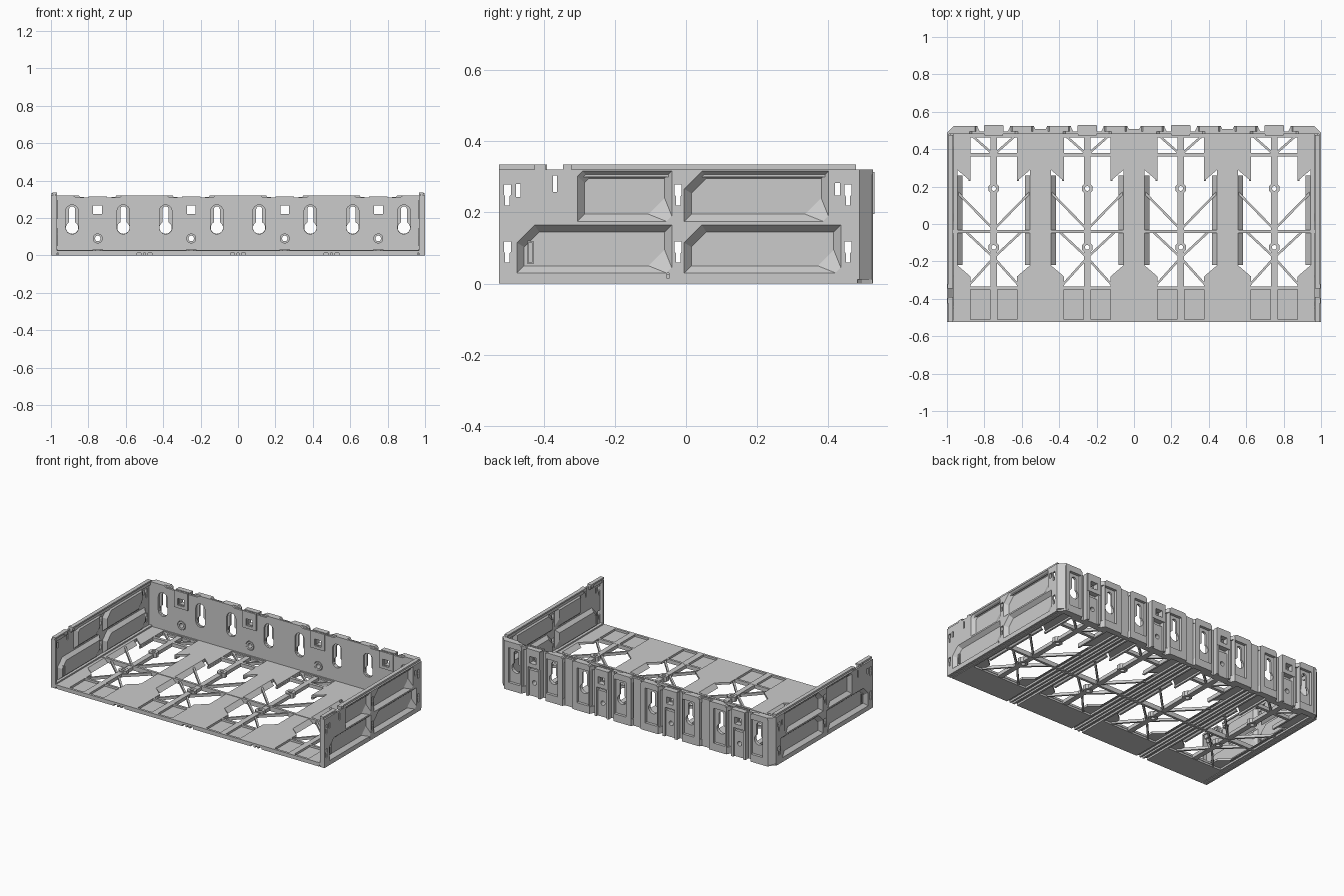
import bpy, bmesh, math
from mathutils import Matrix, Vector

if "Cube" in bpy.data.objects:
    bpy.data.objects.remove(bpy.data.objects["Cube"])

# local (u, v, w) axes expressed as world columns for each drawing plane
PLANES = {
    'xy': Matrix(((1, 0, 0), (0, 1, 0), (0, 0, 1))),
    'xz': Matrix(((1, 0, 0), (0, 0, -1), (0, 1, 0))),
    'yz': Matrix(((0, 0, 1), (1, 0, 0), (0, 1, 0))),
}


def plate(name, plane, outline, a, b, holes=()):
    """Flat plate: outline with holes, spanning a..b along the plane normal."""
    cu = bpy.data.curves.new(name, 'CURVE')
    cu.dimensions, cu.fill_mode = '2D', 'BOTH'
    cu.extrude = abs(b - a) / 2
    for pts in [outline, *holes]:
        s = cu.splines.new('POLY')
        s.points.add(len(pts) - 1)
        for p, q in zip(s.points, pts):
            p.co = (q[0], q[1], 0, 1)
        s.use_cyclic_u, s.use_smooth = True, False
    ob = bpy.data.objects.new(name, cu)
    bpy.context.collection.objects.link(ob)
    rot = PLANES[plane]
    normal = Vector((abs(rot[0][2]), abs(rot[1][2]), abs(rot[2][2])))
    ob.matrix_world = Matrix.Translation(normal * (a + b) / 2) @ rot.to_4x4()
    bpy.ops.object.select_all(action='DESELECT')
    ob.select_set(True)
    bpy.context.view_layer.objects.active = ob
    bpy.ops.object.convert(target='MESH')
    return ob


def rect(u0, u1, v0, v1):
    return [(u0, v0), (u1, v0), (u1, v1), (u0, v1)]


def circle(u, v, r, n=16):
    return [(u + r * math.cos(2 * math.pi * (i + .5) / n),
             v + r * math.sin(2 * math.pi * (i + .5) / n)) for i in range(n)]


def arc(u, v, r, d0, d1, n=10):
    return [(u + r * math.cos(math.radians(d0 + (d1 - d0) * i / n)),
             v + r * math.sin(math.radians(d0 + (d1 - d0) * i / n))) for i in range(n + 1)]


def keyhole(u, v, r, w, top):
    """Round opening with a narrower round-ended slot above."""
    k = math.degrees(math.acos(w / r)) if w < r else 0
    return arc(u, v, r, 180 - k, 360 + k, 12) + arc(u, top - w, w, 0, 180, 8)


def bar(name, p, q, width, z0, z1):
    p, q = Vector(p), Vector(q)
    d = (q - p).normalized()
    n = Vector((-d.y, d.x)) * width / 2
    return plate(name, 'xy', [p + n, p - n, q - n, q + n], z0, z1)


def cut_rect(y0, y1, z0, z1, t, e):
    """Rectangle with top-front and bottom-rear corners cut."""
    return [(y0, z0), (y1 - e, z0), (y1, z0 + e), (y1, z1), (y0 + t, z1), (y0, z1 - t)]


def panel(name, side, y0, y1, z0, z1, t):
    """Sheet panel pressed inward from the side wall."""
    d, i = .012, .02
    out = cut_rect(y0, y1, z0, z1, t, .015)
    inn = cut_rect(y0 + i, y1 - i, z0 + i, z1 - i, max(t - .008, .012), .045)
    bm = bmesh.new()
    rings = [[bm.verts.new((side * x, y, z)) for y, z in pts]
             for x, pts in ((1, out), (.977, inn), (.966, inn), (1 - d, out))]
    for a, b in zip(rings, rings[1:] + rings[:1]):
        if a is rings[1]:
            continue
        for k in range(6):
            bm.faces.new((a[k], a[(k + 1) % 6], b[(k + 1) % 6], b[k]))
    bm.faces.new(rings[1])
    bm.faces.new(rings[2])
    bmesh.ops.recalc_face_normals(bm, faces=bm.faces)
    me = bpy.data.meshes.new(name)
    bm.to_mesh(me)
    bm.free()
    bpy.context.collection.objects.link(bpy.data.objects.new(name, me))


UNITS = (-.75, -.25, .25, .75)

# floor sheet with large openings and front pockets
holes = []
for c in UNITS:
    half = [(.125, .475), (.125, .23), (.195, .29), (.195, -.22), (.125, -.28), (.125, -.335)]
    holes.append([(c + x, y) for x, y in half] + [(c - x, y) for x, y in reversed(half)])
    for s in (-1, 1):
        holes.append(rect(*sorted((c + s * .02, c + s * .125)), -.51, -.35))
plate('floor_sheet', 'xy', rect(-.99, .99, -.525, .49), .012, .026, holes)

# floor bay details
for c in UNITS:
    plate('floor_front_pocket', 'xy', rect(c - .2, c + .2, -.525, -.338), 0, .0125)
    ys = [-.525, -.125, .19, .485]
    for y0, y1 in zip(ys, ys[1:]):
        bar('floor_center_rib', (c, y0 + (.02 if y0 > -.5 else .18)), (c, y1 - .02), .034, .002, .025)
    for y in ys[1:3]:
        plate('floor_boss', 'xy', circle(c, y, .031, 8), 0, .032, [circle(c, y, .013, 12)])
    bar('floor_cross_rib', (c - .125, .37), (c + .125, .37), .02, .002, .025)
    bar('floor_rear_rib', (c - .125, .472), (c + .125, .472), .02, 0, .018)
    for s in (-1, 1):
        for p, q in (((.195, .17), (0, -.03)), ((0, -.18), (.14, -.335)),
                     ((0, .37), (.125, .48)), ((.15, -.04), (0, -.18))):
            bar('floor_diagonal_rib', (c + s * p[0], p[1]), (c + s * q[0], q[1]), .012, .002, .02)
        # sloped lip beside the opening
        lip = [(c + s * .2, .026), (c + s * .195, .026), (c + s * .168, 0), (c + s * .18, 0)]
        plate('opening_lip', 'xz', lip, -.22, .26)
        bar('floor_edge_rib', (c + s * .13, .23), (c + s * .13, .485), .012, 0, .013)
bar('floor_long_rib', (-.97, -.04), (.97, -.04), .016, 0, .029)

# ribs beneath the floor, between bays and along the edges
for b in (-.5, 0, .5):
    for o in (-.045, -.012, .012, .045):
        bar('underside_rib', (b + o, -.525), (b + o, .49), .012, 0, .013)
for s in (-1, 1):
    bar('underside_edge_rib', (s * .955, -.525), (s * .955, .49), .012, 0, .013)
    bar('floor_side_step', (s * .975, -.515), (s * .975, .48), .02, .0, .035)

# back wall inner face with stepped top edge
top = []
for c in UNITS:
    top += [(c - .13, .32), (c - .115, .308), (c + .115, .308), (c + .13, .32)]
holes = []
for c in UNITS:
    holes += [rect(c - .032, c + .032, .215, .272), circle(c, .09, .03)]
    holes += [keyhole(c + s * .137, .148, .034, .034, .27) for s in (-1, 1)]
outline = [(.975, 0), (-.975, 0), (-.975, .32)] + top + [(.975, .32)]
plate('back_wall', 'xz', outline, .482, .494, holes)

# pads, clips and sockets on the back wall
for c in UNITS:
    for s in (-1, 1):
        k = c + s * .137
        x0, x1 = sorted((c + s * .088, c + s * .215))
        z_out = [(x0, 0), (x1, 0), (x1, .305), (x1 - .012, .32), (x0 + .012, .32), (x0, .305)]
        plate('pad_frame', 'xz', z_out, .494, .524, [rect(k - .04, k + .045, .05, .28)])
        plate('keyhole_plate', 'xz', rect(k - .046, k + .05, .045, .285), .494, .506,
              [keyhole(k, .148, .033, .016, .262)])
        plate('pad_chamfer', 'xy', [(x0 - .014, .494), (x1 + .014, .494), (x1, .521), (x0, .521)],
              .0, .045)
        plate('pad_chamfer', 'xy', [(x0 - .014, .494), (x1 + .014, .494), (x1, .521), (x0, .521)],
              .286, .312)
    sq = rect(c - .024, c + .024, .222, .266)
    plate('clip_frame_inner', 'xz', rect(c - .05, c + .05, .203, .314), .474, .486, [sq])
    plate('clip_frame_outer', 'xz', rect(c - .05, c + .05, .195, .314), .494, .529, [sq])
    plate('socket_plate', 'xz', rect(c - .05, c + .05, .0, .17), .49, .512, [circle(c, .09, .015)])
    plate('socket_ring', 'xz', circle(c, .09, .027), .48, .495, [circle(c, .09, .015)])
    for s in (-1, 1):
        plate('clip_rail', 'xz', rect(*sorted((c + s * .036, c + s * .052)), 0, .31), .494, .526)
for b in (-.5, 0, .5):
    plate('bay_joint', 'xz', rect(b - .03, b + .03, 0, .315), .494, .508)

# chamfered rear corners
for s in (-1, 1):
    corner = [(s * .962, .48), (s, .48), (s, .487), (s * .962, .525), (s * .945, .525), (s * .945, .494), (s * .962, .494)]
    plate('rear_corner', 'xy', corner, .012, .32)
    low = [(s * .962, .48), (s * .995, .48), (s * .955, .515), (s * .945, .515), (s * .945, .494), (s * .962, .494)]
    plate('rear_corner_foot', 'xy', low, 0, .012)

# side walls: sheet, pressed panels, slots and top rail
PANELS = ((-.305, -.04, .175, .316, .015), (-.005, .40, .175, .316, .05),
          (-.475, -.04, .03, .165, .05), (-.005, .435, .03, .165, .05))
for s in (-1, 1):
    holes = [cut_rect(*p, .015) for p in PANELS]
    for y in (-.502, -.022, .455):
        for z in (.22, .06):
            holes.append([(y - .006, z), (y + .006, z), (y + .006, z + .025), (y + .01, z + .03),
                          (y + .01, z + .058), (y - .01, z + .058), (y - .01, z + .03), (y - .006, z + .025)])
    holes += [rect(-.373, -.363, .258, .304), rect(-.477, -.465, .243, .28),
              rect(.418, .432, .248, .282), rect(-.053, -.048, .015, .03)]
    plate('side_wall', 'yz', rect(-.525, .482, 0, .32), *sorted((s * .988, s)), holes)
    for p in PANELS:
        panel('side_panel', s, *p)
    plate('front_edge_flange', 'yz', rect(-.525, -.513, 0, .32), *sorted((s * .967, s * .99)))
    for y0, y1 in ((-.525, -.39), (-.345, .477)):
        plate('top_rail', 'yz', rect(y0, y1, .3, .33), *sorted((s * .975, s * .989)))
        plate('top_rail_cap', 'yz', rect(y0, y1, .325, .335), *sorted((s * .967, s * .993)))
    plate('latch', 'yz', rect(-.425, -.395, .31, .334), *sorted((s * .97, s * .998)))
    plate('latch', 'yz', rect(-.345, -.322, .31, .334), *sorted((s * .97, s * .998)))
    plate('latch_slot_rim', 'yz', rect(-.446, -.428, .055, .12), *sorted((s * .964, s * .982)),
          [rect(-.442, -.432, .06, .115)])
